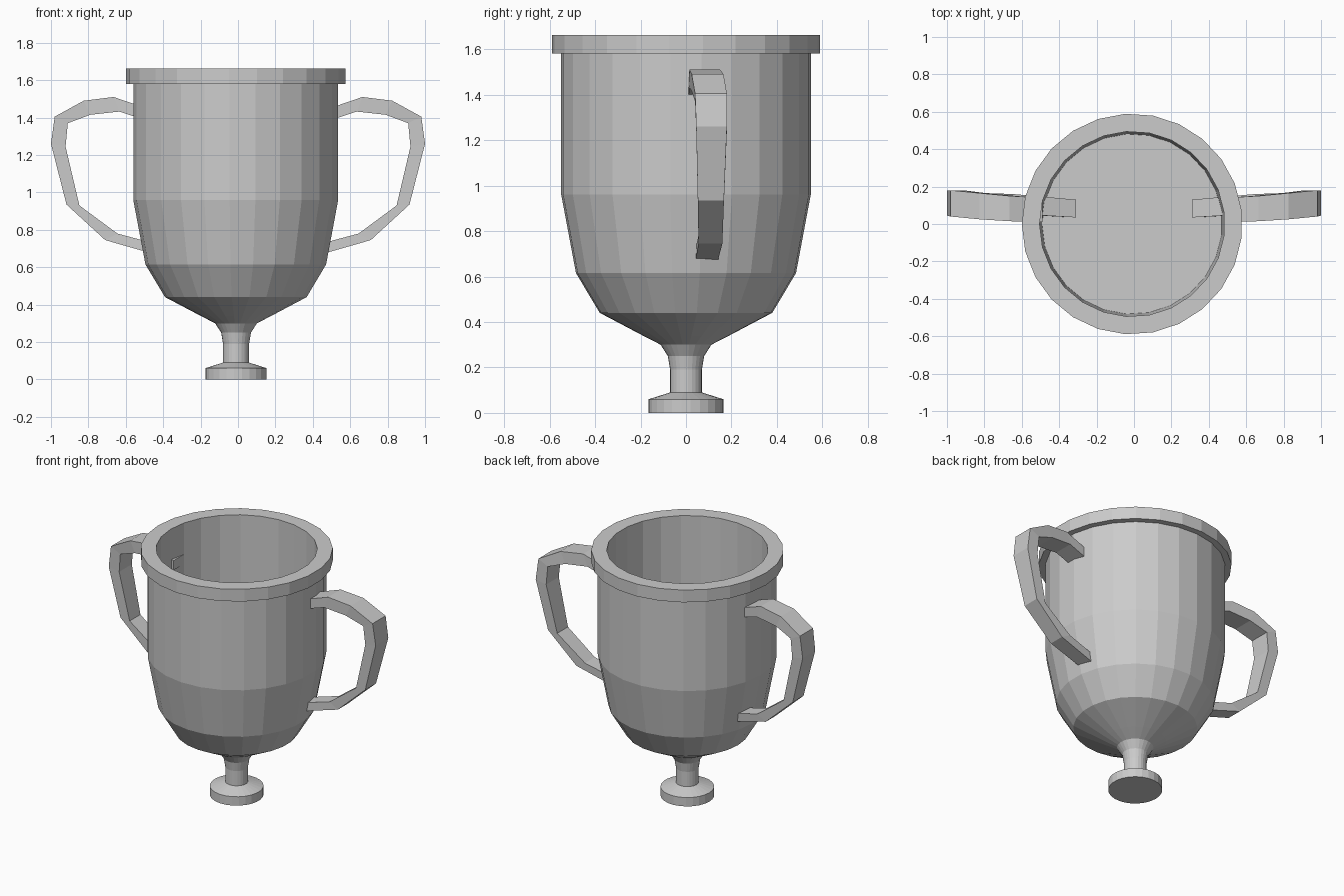
import bpy, bmesh, math

if "Cube" in bpy.data.objects:
    bpy.data.objects.remove(bpy.data.objects["Cube"])

SIDES = 25
CENTRE_X = -0.01


def finish(bm, name):
    bmesh.ops.recalc_face_normals(bm, faces=bm.faces)
    mesh = bpy.data.meshes.new(name)
    bm.to_mesh(mesh)
    bm.free()
    obj = bpy.data.objects.new(name, mesh)
    bpy.context.collection.objects.link(obj)
    return obj


def bridge(bm, a, b):
    n = len(a)
    for i in range(n):
        j = (i + 1) % n
        bm.faces.new((a[i], a[j], b[j], b[i]))


def loft(bm, rings):
    """Skin a list of closed point rings and cap both ends."""
    loops = [[bm.verts.new(p) for p in ring] for ring in rings]
    for a, b in zip(loops, loops[1:]):
        bridge(bm, a, b)
    bm.faces.new(loops[0])
    bm.faces.new(loops[-1])


def circle(r, z):
    # One corner points to -x, a flat side to +x
    angles = [math.pi + 2 * math.pi * i / SIDES for i in range(SIDES)]
    return [(CENTRE_X + r * math.cos(a), r * math.sin(a), z) for a in angles]


# Cup: foot, stem, bowl, rim and hollow inside, as one turned profile
profile = [
    (0.165, 0.0), (0.165, 0.06), (0.07, 0.09), (0.07, 0.19), (0.08, 0.25),
    (0.112, 0.30), (0.19, 0.34), (0.38, 0.44), (0.485, 0.615), (0.55, 0.96),
    (0.55, 1.58), (0.59, 1.58), (0.59, 1.663), (0.495, 1.663),
    (0.495, 0.96), (0.482, 0.64),
]
bm = bmesh.new()
loft(bm, [circle(r, z) for r, z in profile])
finish(bm, "cup")

# Handle stations: outer x, z, inner x, z, front y, back y
stations = [
    (0.49, 1.45, 0.49, 1.385, 0.01, 0.14),
    (0.665, 1.51, 0.635, 1.432, 0.015, 0.15),
    (0.825, 1.49, 0.79, 1.415, 0.025, 0.165),
    (0.98, 1.405, 0.91, 1.37, 0.04, 0.18),
    (1.0, 1.26, 0.922, 1.245, 0.045, 0.18),
    (0.917, 0.935, 0.848, 0.93, 0.052, 0.167),
    (0.71, 0.745, 0.645, 0.78, 0.055, 0.16),
    (0.31, 0.63, 0.31, 0.69, 0.035, 0.13),
]
for side, name in ((1, "right_handle"), (-1, "left_handle")):
    bm = bmesh.new()
    loft(bm, [[(side * ox, y0, oz), (side * ox, y1, oz),
               (side * ix, y1, iz), (side * ix, y0, iz)]
              for ox, oz, ix, iz, y0, y1 in stations])
    finish(bm, name)
